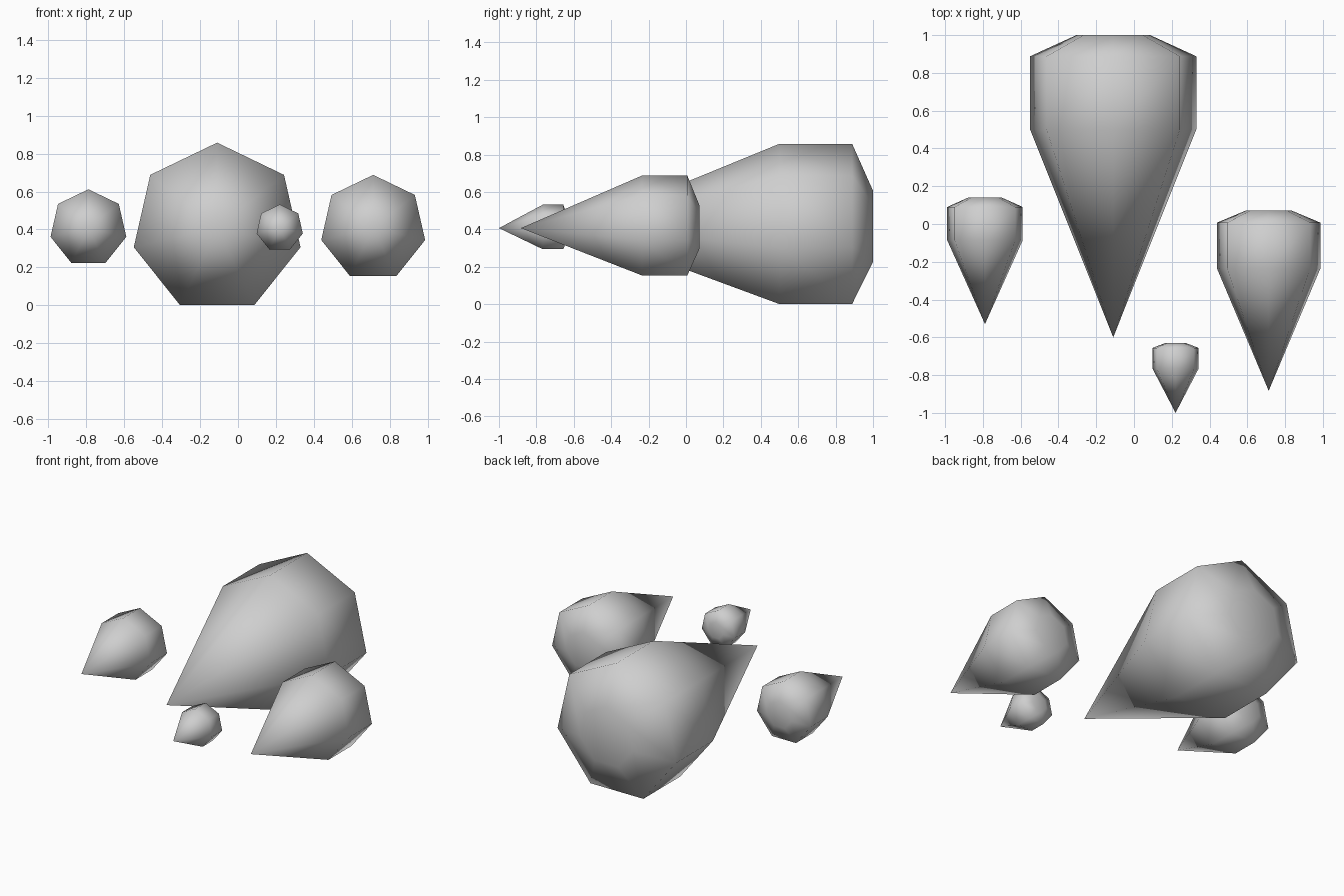
import bpy
import bmesh
from math import sin, cos, tau

cube = bpy.data.objects.get("Cube")
if cube:
    bpy.data.objects.remove(cube, do_unlink=True)

SIDES = 7
AXIS_Z = 0.407

grey = bpy.data.materials.new("stone_grey")
grey.use_nodes = True
colour = (0.62, 0.62, 0.62, 1)
grey.diffuse_color = colour
grey.node_tree.nodes["Principled BSDF"].inputs["Base Color"].default_value = colour


def make_spike(name, x, radius, tip, shoulder, rim, back):
    """Seven-sided spike pointing forward, with a straight band and a chamfered back."""
    bm = bmesh.new()
    point = bm.verts.new((0, tip, 0))
    rings = []
    for y, r in ((shoulder, radius), (rim, radius), (back, radius * 0.443)):
        rings.append([bm.verts.new((r * sin(tau * i / SIDES), y, r * cos(tau * i / SIDES)))
                      for i in range(SIDES)])
    for i in range(SIDES):
        j = (i + 1) % SIDES
        bm.faces.new((point, rings[0][i], rings[0][j]))
        for a, b in zip(rings, rings[1:]):
            bm.faces.new((a[i], b[i], b[j], a[j]))
    bm.faces.new(rings[-1])
    bmesh.ops.recalc_face_normals(bm, faces=bm.faces)
    for face in bm.faces:
        face.smooth = True
    mesh = bpy.data.meshes.new(name)
    bm.to_mesh(mesh)
    bm.free()
    mesh.materials.append(grey)
    obj = bpy.data.objects.new(name, mesh)
    obj.location = (x, 0, AXIS_Z)
    bpy.context.collection.objects.link(obj)


# Four separate spikes sharing one axis height
make_spike("large_spike", -0.11, 0.451, -0.6, 0.5, 0.888, 1.0)
make_spike("left_spike", 0.713, 0.281, -0.883, -0.235, 0.007, 0.071)
make_spike("right_spike", -0.789, 0.205, -0.53, -0.086, 0.09, 0.14)
make_spike("small_spike", 0.22, 0.125, -1.0, -0.766, -0.656, -0.63)
